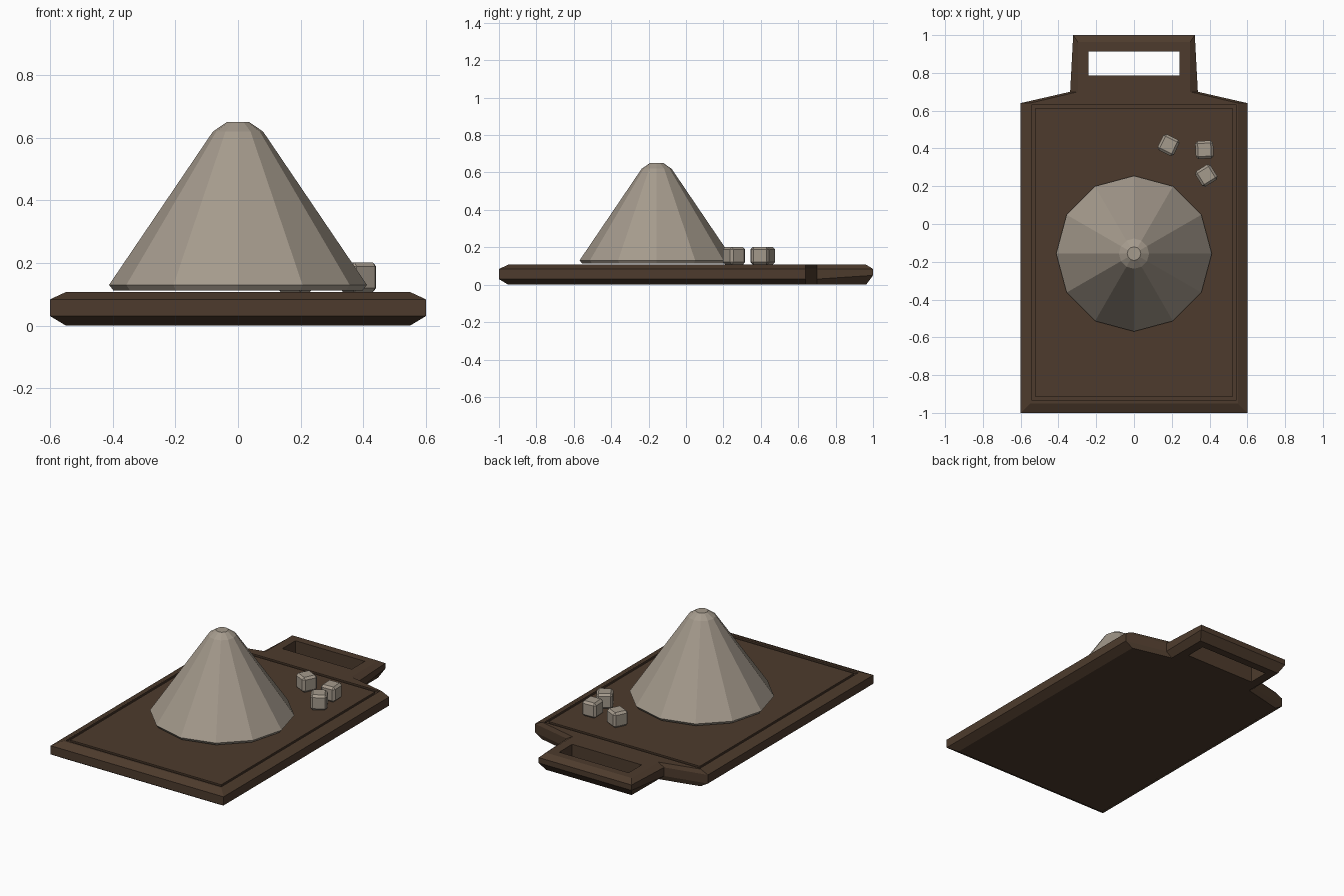
import bpy, bmesh, math
from mathutils import Matrix

if "Cube" in bpy.data.objects:
    bpy.data.objects.remove(bpy.data.objects["Cube"])


def material(name, rgb):
    m = bpy.data.materials.new(name)
    m.diffuse_color = (*rgb, 1)
    m.use_nodes = True
    m.node_tree.nodes["Principled BSDF"].inputs["Base Color"].default_value = m.diffuse_color
    return m


wood = material("dark wood", (0.075, 0.044, 0.026))
clay = material("pale clay", (0.375, 0.325, 0.265))


def finish(name, bm, mat):
    bmesh.ops.recalc_face_normals(bm, faces=bm.faces)
    me = bpy.data.meshes.new(name)
    bm.to_mesh(me)
    bm.free()
    me.materials.append(mat)
    ob = bpy.data.objects.new(name, me)
    bpy.context.collection.objects.link(ob)
    return ob


def loft(name, rings, mat, cyclic=False):
    """Skin stacked rings; cap the ends, or join last ring to first."""
    bm = bmesh.new()
    vs = [[bm.verts.new(p) for p in r] for r in rings]
    pairs = list(zip(vs, vs[1:])) + ([(vs[-1], vs[0])] if cyclic else [])
    n = len(vs[0])
    for a, b in pairs:
        for i in range(n):
            j = (i + 1) % n
            bm.faces.new((a[i], a[j], b[j], b[i]))
    if not cyclic:
        bm.faces.new(vs[0])
        bm.faces.new(vs[-1])
    return finish(name, bm, mat)


def cut(target, cutter):
    mod = target.modifiers.new("cut", "BOOLEAN")
    mod.operation, mod.solver, mod.object = "DIFFERENCE", "EXACT", cutter
    bpy.context.view_layer.objects.active = target
    bpy.ops.object.modifier_apply(modifier=mod.name)
    bpy.data.objects.remove(cutter)


def mirrored(half):
    return half + [(-x, y) for x, y in reversed(half)]


def at(pts, z):
    return [(x, y, z) for x, y in pts]


def rect(x0, x1, y0, y1, z):
    return [(x0, y0, z), (x1, y0, z), (x1, y1, z), (x0, y1, z)]


# Board with chamfered rim, shoulders and handle
TOP = 0.107
outer = mirrored([(0.6, -1), (0.6, 0.64), (0.338, 0.70), (0.322, 1.0)])
inner = mirrored([(0.55, -0.95), (0.55, 0.64), (0.297, 0.70), (0.297, 0.963)])
low = [(x, y, 0.05 if y > 0.9 else 0.03) for x, y in outer]
board = loft("cutting_board",
             [at(inner, 0), low, at(outer, 0.084), at(inner, TOP)], wood)

# Handle slot
cut(board, loft("slot_cutter", [rect(-0.242, 0.24, 0.785, 0.914, z)
                                for z in (-0.1, 0.3)], wood))

# Shallow groove around the top
go = (-0.54, 0.54, -0.935, 0.632)
gi = (-0.524, 0.524, -0.914, 0.611)
cut(board, loft("groove_cutter",
                [rect(*go, 0.15), rect(*go, TOP - 0.01),
                 rect(*gi, TOP - 0.01), rect(*gi, 0.15)], wood, cyclic=True))

# Twelve-sided conical cover
profile = [(0.398, 0.112), (0.412, 0.13), (0.08, 0.62), (0.036, 0.65)]
loft("cone_cover",
     [[(r * math.cos(k * math.pi / 6), -0.157 + r * math.sin(k * math.pi / 6), z)
       for k in range(12)] for r, z in profile], clay)

# Three bevelled cubes
SIZE = 0.095
for i, (x, y, turn) in enumerate([(0.183, 0.418, -26), (0.373, 0.393, 3),
                                  (0.383, 0.257, 32)]):
    bm = bmesh.new()
    bmesh.ops.create_cube(bm, size=SIZE)
    bmesh.ops.bevel(bm, geom=bm.edges[:], offset=0.013, segments=1,
                    affect="EDGES")
    bm.transform(Matrix.Translation((x, y, TOP + SIZE / 2))
                 @ Matrix.Rotation(math.radians(turn), 4, "Z"))
    finish(f"cube_{i + 1}", bm, clay)
